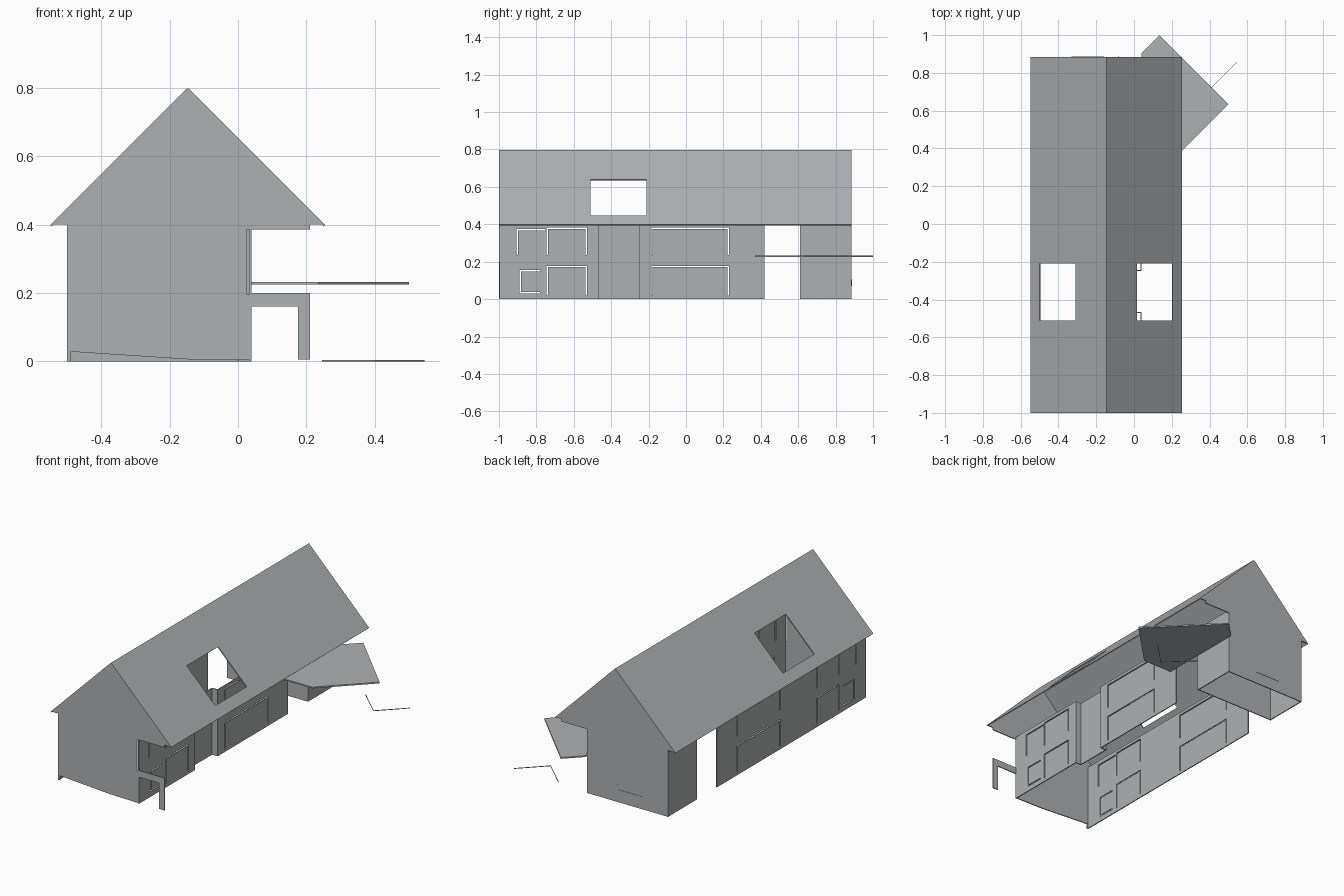
import bpy, bmesh

if "Cube" in bpy.data.objects:
    bpy.data.objects.remove(bpy.data.objects["Cube"])

grey = bpy.data.materials.new("warm_grey_board")
grey.diffuse_color = (0.42, 0.44, 0.45, 1)
grey.use_nodes = True
grey.node_tree.nodes["Principled BSDF"].inputs["Base Color"].default_value = grey.diffuse_color
T = 0.006  # board thickness


def finish(name, bm, thick=0.0, offset=-1):
    bmesh.ops.remove_doubles(bm, verts=bm.verts, dist=1e-5)
    me = bpy.data.meshes.new(name)
    bm.to_mesh(me)
    bm.free()
    me.materials.append(grey)
    ob = bpy.data.objects.new(name, me)
    bpy.context.collection.objects.link(ob)
    if thick:
        m = ob.modifiers.new("board", "SOLIDIFY")
        m.thickness, m.offset = thick, offset
    return ob


def panel(name, u, v, holes, place):
    """Rectangular board with rectangular openings (u0, u1, v0, v1)."""
    us = sorted({*u, *(h[i] for h in holes for i in (0, 1))})
    vs = sorted({*v, *(h[i] for h in holes for i in (2, 3))})
    bm = bmesh.new()
    for a, b in zip(us, us[1:]):
        for c, d in zip(vs, vs[1:]):
            mu, mv = (a + b) / 2, (c + d) / 2
            if any(h[0] < mu < h[1] and h[2] < mv < h[3] for h in holes):
                continue
            bm.faces.new([bm.verts.new(place(*p)) for p in ((a, c), (b, c), (b, d), (a, d))])
    return finish(name, bm, T, 0)


def slab(name, pts, place, depth):
    """Outline extruded by the vector depth."""
    bm = bmesh.new()
    f = bm.faces.new([bm.verts.new(place(*p)) for p in pts])
    r = bmesh.ops.extrude_face_region(bm, geom=[f])
    bmesh.ops.translate(bm, vec=depth, verts=[e for e in r["geom"] if isinstance(e, bmesh.types.BMVert)])
    bmesh.ops.recalc_face_normals(bm, faces=bm.faces)
    return finish(name, bm)


def frame(y0, y1, z0, z1, left=True, right=True, bottom=False):
    """Thin slits that outline a window."""
    w = 0.007
    s = [(y0, y1, z1 - w, z1)]
    if left:
        s.append((y0, y0 + w, z0, z1))
    if right:
        s.append((y1 - w, y1, z0, z1))
    if bottom:
        s.append((y0, y1, z0, z0 + w))
    return s


# Roof slopes, each with a skylight opening
RX, RZ, Y0, Y1 = -0.147, 0.80, -1.0, 0.885
for side, s in (("left", -1), ("right", 1)):
    panel(side + "_roof", (Y0, Y1), (0, 0.4), [(-0.51, -0.21, 0.16, 0.35)],
          lambda y, d, s=s: (RX + s * d, y, RZ - 0.004 - d))

# Gable walls
gable_top = [(0.04, 0.385), (0.21, 0.385), (0.21, 0.40), (0.25, 0.40), (RX, 0.797),
             (-0.544, 0.40), (-0.5, 0.40)]
slab("front_wall", [(-0.5, 0.0), (-0.488, 0.0), (-0.488, 0.028), (-0.15, 0.006), (0.04, 0.003),
                    (0.04, 0.195), (0.027, 0.195), (0.027, 0.385)] + gable_top[1:],
     lambda x, z: (x, Y0, z), (0, T, 0))
slab("back_wall", [(-0.5, 0.0), (0.04, 0.0)] + gable_top,
     lambda x, z: (x, Y1 - T, z), (0, T, 0))
# Small back vents as proud strips
for i, (a, b, c, d) in enumerate([(-0.33, -0.16, 0.07, 0.076), (-0.167, -0.16, 0.07, 0.105),
                                  (-0.086, -0.08, 0.07, 0.105)]):
    slab(f"back_vent_{i}", [(a, c), (b, c), (b, d), (a, d)],
         lambda x, z: (x, Y1, z), (0, 0.002, 0))

# Long side walls with window slits
front_slits = (frame(-0.905, -0.75, 0.235, 0.375, right=False)
               + frame(-0.89, -0.78, 0.03, 0.155, right=False, bottom=True)
               + frame(-0.745, -0.53, 0.235, 0.383) + frame(-0.745, -0.53, 0.02, 0.178))
rear_slits = frame(-0.185, 0.23, 0.235, 0.383) + frame(-0.185, 0.23, 0.02, 0.178)
WL, WR, H = -0.497, 0.037, (0, 0.4)


def at_x(x):
    return lambda y, z: (x, y, z)


def at_y(y):
    return lambda x, z: (x, y, z)


panel("left_wall", (Y0, 0.42), H, front_slits + rear_slits, at_x(WL))
panel("right_front_wall", (Y0, -0.465), H, front_slits, at_x(WR))
panel("right_rear_wall", (-0.25, 0.42), H, rear_slits, at_x(WR))

# Recessed entrance in the right wall
panel("recess_wall", (-0.465, -0.25), H, [], at_x(0.0))
for name, y in (("recess_front_side", -0.468), ("recess_rear_side", -0.247)):
    panel(name, (0.0, 0.04), H, [], at_y(y))

# Back room beyond the passage
panel("room_left_wall", (0.61, Y1), H, [], at_x(WL))
panel("room_right_wall", (0.61, Y1), H, [], at_x(WR))
panel("room_partition", (-0.5, 0.04), H, [], at_y(0.613))

# Porch rail and post at the front corner
slab("porch_rail", [(0.035, 0.16), (0.175, 0.16), (0.175, 0.005), (0.21, 0.005), (0.21, 0.2), (0.035, 0.2)],
     lambda x, z: (x, Y0, z), (0, T, 0))

# Angled canopy
slab("canopy", [(0.04, 0.37), (0.235, 0.37), (0.5, 0.635), (0.135, 1.0), (0.04, 0.905)],
     lambda x, y: (x, y, 0.224), (0, 0, 0.008))

# Thin ground strip with a bend
w = 0.0015
slab("ground_strip", [(0.245, 0.862), (0.402, 0.714), (0.546, 0.858), (0.545, 0.86),
                      (0.402, 0.714 + 2 * w), (0.247, 0.864)],
     lambda x, y: (x, y, 0.0), (0, 0, 0.004))
